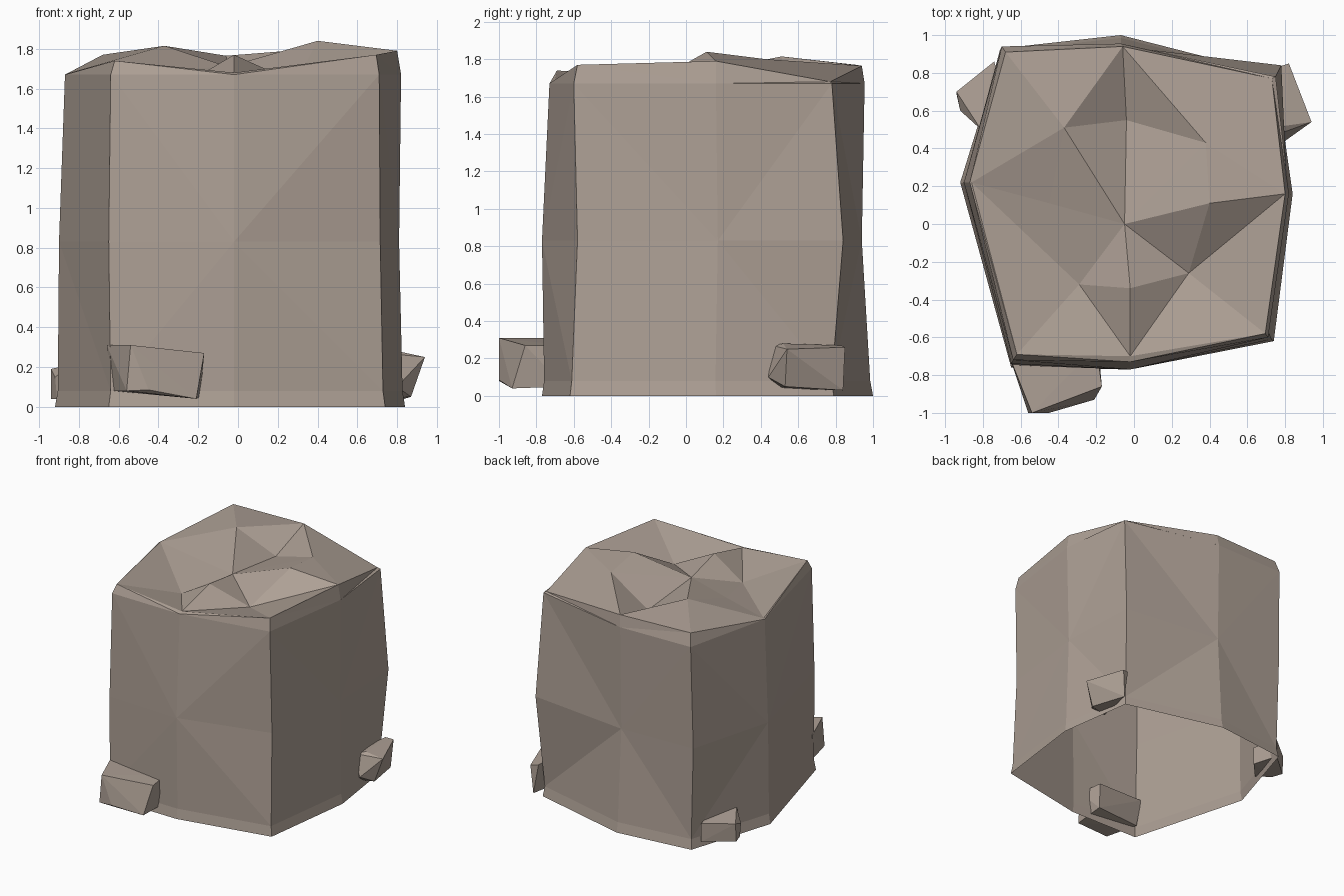
import bpy
import bmesh
from mathutils import Vector

cube = bpy.data.objects.get("Cube")
if cube:
    bpy.data.objects.remove(cube, do_unlink=True)

# One flat stone colour
stone = bpy.data.materials.new("warm_grey_stone")
stone.use_nodes = True
colour = (0.42, 0.35, 0.30, 1.0)
stone.diffuse_color = colour
shader = next(n for n in stone.node_tree.nodes if n.type == 'BSDF_PRINCIPLED')
shader.inputs["Base Color"].default_value = colour
shader.inputs["Roughness"].default_value = 0.9


def finish(bm, name):
    """Turn a bmesh into a flat shaded stone object."""
    mesh = bpy.data.meshes.new(name)
    bm.to_mesh(mesh)
    bm.free()
    mesh.materials.append(stone)
    obj = bpy.data.objects.new(name, mesh)
    bpy.context.scene.collection.objects.link(obj)
    return obj


def ring(bm, outline, z, scale=1.0):
    """Add a closed loop of vertices at one height."""
    return [bm.verts.new((x * scale, y * scale, z)) for x, y in outline]


def chipped_stone(name, points):
    """Small angular stone: the convex hull of a few corners."""
    bm = bmesh.new()
    for p in points:
        bm.verts.new(Vector(p))
    result = bmesh.ops.convex_hull(bm, input=bm.verts)
    spare = [v for v in result["geom_interior"] if isinstance(v, bmesh.types.BMVert)]
    bmesh.ops.delete(bm, geom=spare, context='VERTS')
    bmesh.ops.recalc_face_normals(bm, faces=bm.faces)
    return finish(bm, name)


# Outlines run clockwise from the back corner at -x; odd entries are side middles
foot = [(-.70, .93), (-.07, 1), (.75, .79), (.84, .16),
        (.74, -.62), (-.02, -.77), (-.65, -.76), (-.92, .22)]
waist = [(-.71, .92), (-.07, .94), (.78, .84), (.81, .17),
         (.715, -.58), (-.02, -.77), (-.65, -.74), (-.90, .22)]
shoulder = [(-.70, .94), (-.07, .955), (.75, .78), (.82, .16),
            (.71, -.60), (-.02, -.73), (-.64, -.72), (-.87, .22)]
rim = [(-.68, .91, 1.77), (-.06, .94, 1.765), (.73, .77, 1.68), (.80, .16, 1.79),
       (.695, -.58, 1.77), (-.02, -.70, 1.68), (-.62, -.69, 1.74), (-.86, .22, 1.675)]
# Peaks and dips of the broken top
crag = [(-.37, .51, 1.815), (-.04, .55, 1.65), (.38, .43, 1.80), (.40, .11, 1.84),
        (.29, -.26, 1.63), (-.02, -.34, 1.77), (-.29, -.32, 1.61), (-.45, .11, 1.69)]

bm = bmesh.new()
loops = [ring(bm, foot, 0), ring(bm, foot, .08, .985),
         ring(bm, waist, .83), ring(bm, shoulder, 1.67)]
loops.append([bm.verts.new(p) for p in rim])
inner = [bm.verts.new(p) for p in crag]
centre = bm.verts.new((-.05, 0, 1.71))

# Walls: creases fan out from the middle of each side
for level, (low, up) in enumerate(zip(loops, loops[1:])):
    for i in range(len(foot)):
        j = (i + 1) % len(foot)
        mid, corner = (i, j) if i % 2 else (j, i)
        if level < 2:
            halves = [(up[mid], low[i], low[j]), (up[i], up[j], low[corner])]
        else:
            halves = [(low[mid], up[i], up[j]), (low[i], low[j], up[corner])]
        for tri in halves:
            face = bm.faces.new(tri)
            face.normal_update()
            middle = face.calc_center_median()
            if face.normal.dot(Vector((middle.x, middle.y, 0))) < 0:
                face.normal_flip()

# Craggy top: inner ring joined to the rim and to the centre
edge = loops[-1]
for i in range(len(rim)):
    j = (i + 1) % len(rim)
    mid, corner = (i, j) if i % 2 else (j, i)
    for tri in [(centre, inner[i], inner[j]),
                (inner[corner], inner[mid], edge[mid]),
                (inner[corner], edge[mid], edge[corner])]:
        face = bm.faces.new(tri)
        face.normal_update()
        if face.normal.z < 0:
            face.normal_flip()
finish(bm, "stone_block")

# Loose stones around the foot
chipped_stone("front_stone", [
    (-.54, -1, .31), (-.17, -.86, .27), (-.20, -.65, .27), (-.66, -.70, .31),
    (-.56, -1, .08), (-.45, -1, .085), (-.21, -.93, .04), (-.63, -.72, .08),
    (-.19, -.65, .05)])
chipped_stone("left_stone", [
    (.94, .54, .25), (.82, .85, .26), (.87, .53, .05), (.80, .84, .03),
    (.80, .44, .10), (.72, .46, .27), (.76, .83, .27), (.72, .50, .04),
    (.80, .52, .28)])
chipped_stone("right_stone", [
    (-.94, .70, .19), (-.92, .60, .15), (-.94, .69, .04), (-.91, .60, .04),
    (-.74, .86, .20), (-.74, .86, .05), (-.81, .50, .22), (-.81, .51, .05),
    (-.68, .65, .20), (-.68, .65, .05)])
